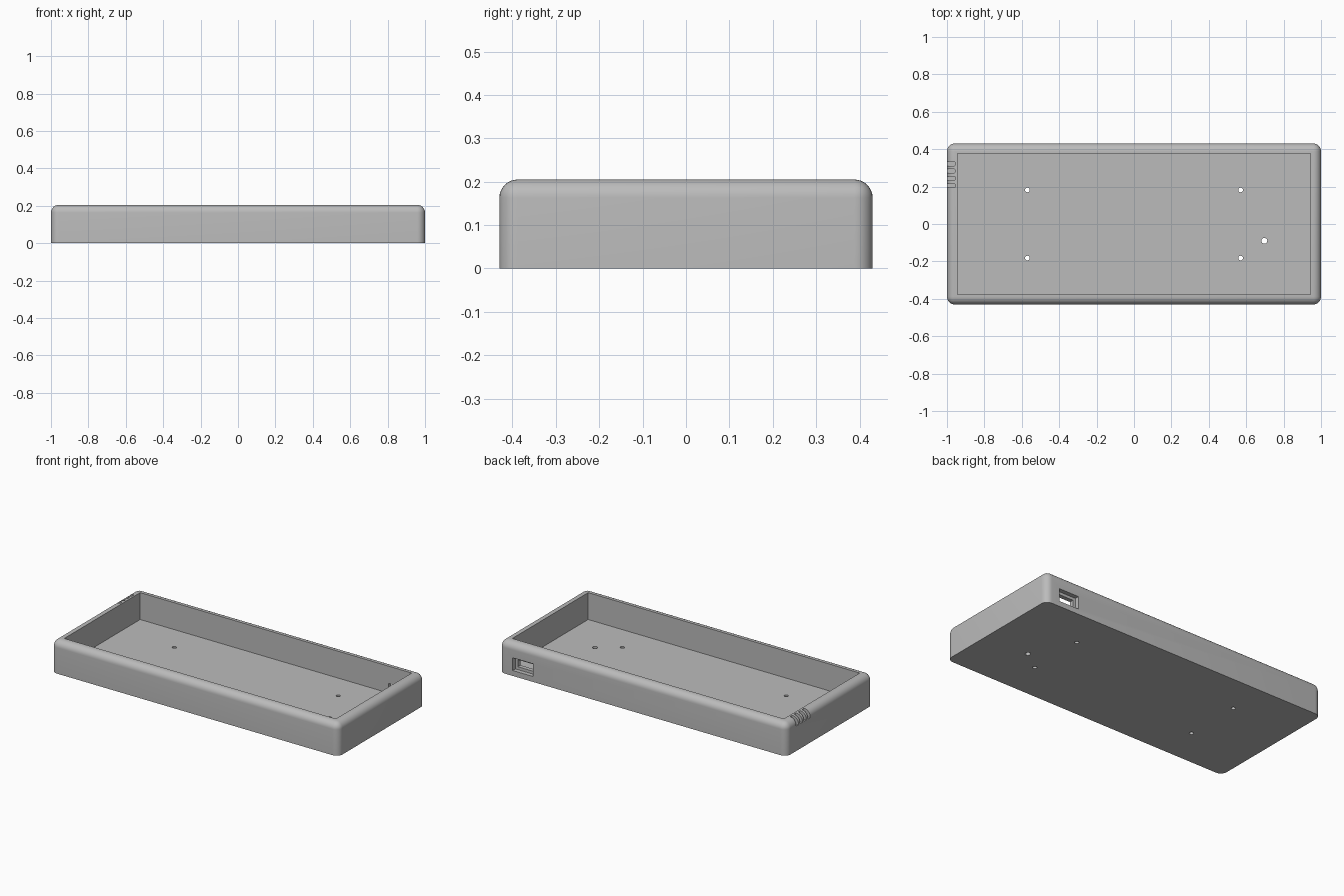
import bpy
import bmesh
from mathutils import Vector, Matrix

cube = bpy.data.objects.get("Cube")
if cube:
    bpy.data.objects.remove(cube, do_unlink=True)

LENGTH, WIDTH, HEIGHT = 2.0, 0.86, 0.205
FLOOR = 0.036
ROUND = 0.042

grey = bpy.data.materials.new("plain grey")
grey.use_nodes = True
grey.diffuse_color = (0.5, 0.5, 0.5, 1)
grey.node_tree.nodes["Principled BSDF"].inputs["Base Color"].default_value = (0.5, 0.5, 0.5, 1)


def finish(name, bm):
    mesh = bpy.data.meshes.new(name)
    bmesh.ops.recalc_face_normals(bm, faces=bm.faces)
    bm.to_mesh(mesh)
    bm.free()
    mesh.materials.append(grey)
    obj = bpy.data.objects.new(name, mesh)
    bpy.context.collection.objects.link(obj)
    return obj


def box(name, low, high, radius=0, pick=None, segments=4):
    """Box between two corners; edges chosen by pick are rounded."""
    low, high = Vector(low), Vector(high)
    bm = bmesh.new()
    bmesh.ops.create_cube(bm, size=1)
    for v in bm.verts:
        v.co = (low + high) / 2 + v.co * (high - low)
    if radius:
        edges = [e for e in bm.edges if pick(*(v.co for v in e.verts))]
        bmesh.ops.bevel(bm, geom=edges, offset=radius, segments=segments,
                        profile=0.5, affect='EDGES', clamp_overlap=True)
    return finish(name, bm)


def drill(name, x, y, radius):
    bm = bmesh.new()
    bmesh.ops.create_cone(bm, cap_ends=True, segments=24, radius1=radius, radius2=radius,
                          depth=0.2, matrix=Matrix.Translation((x, y, 0)))
    return finish(name, bm)


def upright(a, b):
    return abs(a.z - b.z) > 0.01


# Tray body: rounded corners and top rim, sharp base
tray = box("tray", (-LENGTH / 2, -WIDTH / 2, 0), (LENGTH / 2, WIDTH / 2, HEIGHT),
           ROUND, lambda a, b: max(a.z, b.z) > 0.1, 8)

# Main cavity
cutters = [box("cavity_cutter", (-0.945, -0.377, FLOOR), (0.945, 0.377, 0.4))]

# Connector port in the back wall: outer recess and smaller through opening
cutters.append(box("port_recess_cutter", (0.765, 0.403, 0.034), (0.905, 0.5, 0.114)))
cutters.append(box("port_opening_cutter", (0.782, 0.3, 0.052), (0.888, 0.5, 0.096)))

# Row of grip slots in the rim at the right end
for i in range(4):
    y = 0.205 + i * 0.039
    cutters.append(box(f"slot_cutter_{i}", (-1.05, y - 0.011, 0.157), (-0.957, y + 0.011, 0.3),
                       0.006, upright))

# Screw holes and one larger hole through the floor
for x in (-0.57, 0.57):
    for y in (-0.182, 0.182):
        cutters.append(drill("screw_hole_cutter", x, y, 0.0125))
cutters.append(drill("large_hole_cutter", 0.697, -0.09, 0.0155))

# Carve everything, then discard the cutters
for cutter in cutters:
    cutter.hide_render = True
    mod = tray.modifiers.new(cutter.name, 'BOOLEAN')
    mod.operation = 'DIFFERENCE'
    mod.solver = 'EXACT'
    mod.object = cutter
bpy.context.view_layer.update()
graph = bpy.context.evaluated_depsgraph_get()
carved = bpy.data.meshes.new_from_object(tray.evaluated_get(graph))
tray.modifiers.clear()
tray.data = carved
carved.materials.clear()
carved.materials.append(grey)
for p in carved.polygons:
    p.material_index = 0
for cutter in cutters:
    bpy.data.objects.remove(cutter, do_unlink=True)

# Smooth the rounded edges, keep the cut edges sharp
for o in bpy.context.selected_objects:
    o.select_set(False)
tray.select_set(True)
bpy.context.view_layer.objects.active = tray
bpy.ops.object.shade_smooth_by_angle(angle=0.52)
